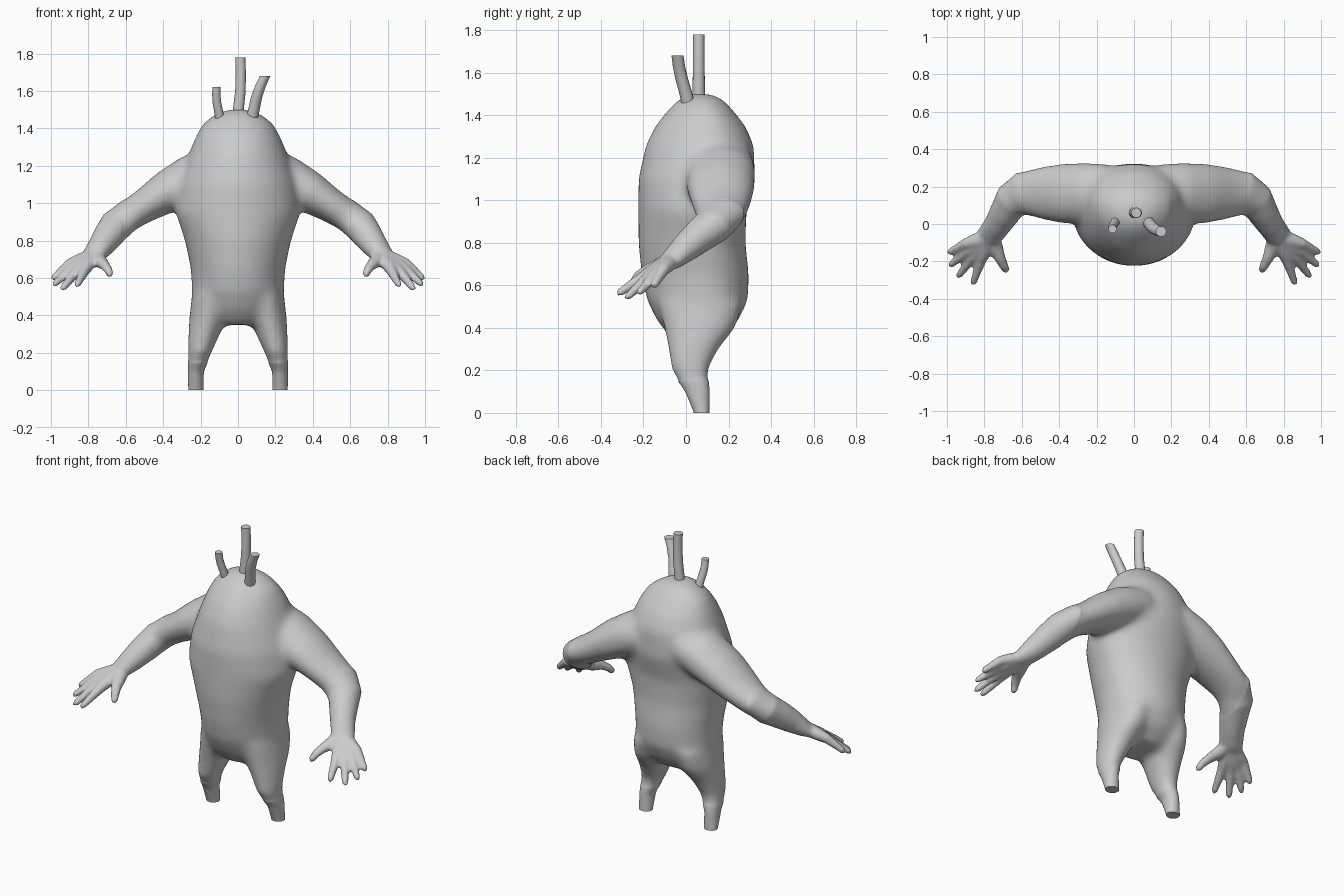
import bpy, bmesh
from math import sin, cos, tau
from mathutils import Vector

if "Cube" in bpy.data.objects:
    bpy.data.objects.remove(bpy.data.objects["Cube"])

UP = Vector((0, 0, 1))


def loft(bm, rings):
    """Skin a list of equal-length rings and cap both ends."""
    vs = [[bm.verts.new(p) for p in ring] for ring in rings]
    n = len(vs[0])
    faces = []
    for a, b in zip(vs, vs[1:]):
        for i in range(n):
            j = (i + 1) % n
            faces.append(bm.faces.new((a[i], a[j], b[j], b[i])))
    faces.append(bm.faces.new(vs[0][::-1]))
    faces.append(bm.faces.new(vs[-1]))
    bmesh.ops.recalc_face_normals(bm, faces=faces)


def level(z, x0, x1, yf, yb, belly=0.58, n=40):
    """Horizontal ring, widest at the given share of its depth."""
    cx, rx, yc = (x0 + x1) / 2, (x1 - x0) / 2, yf + (yb - yf) * belly
    ring = []
    for i in range(n):
        c, s = cos(tau * i / n), sin(tau * i / n)
        ring.append((cx + rx * c, yc + s * ((yb - yc) if s > 0 else (yc - yf)), z))
    return ring


def tube(bm, path, n=20):
    """Path of (x, y, z, horizontal radius, other radius)."""
    pts = [Vector(p[:3]) for p in path]
    rings = []
    for k, p in enumerate(path):
        t = (pts[min(k + 1, len(pts) - 1)] - pts[max(k - 1, 0)]).normalized()
        h = t.cross(UP)
        h = h.normalized() if h.length > 0.01 else Vector((1, 0, 0))
        v = h.cross(t)
        rings.append([pts[k] + h * p[3] * cos(tau * i / n) + v * p[4] * sin(tau * i / n)
                      for i in range(n)])
    loft(bm, rings)


def finish(bm, name):
    me = bpy.data.meshes.new(name)
    bm.to_mesh(me)
    bm.free()
    ob = bpy.data.objects.new(name, me)
    bpy.context.collection.objects.link(ob)
    bpy.ops.object.select_all(action='DESELECT')
    bpy.context.view_layer.objects.active = ob
    ob.select_set(True)
    return ob


bm = bmesh.new()

# Torso and head in one bulbous form: z, half width, front, back
torso = [(1.5, .06, .01, .12), (1.475, .125, -.035, .175), (1.425, .19, -.085, .22),
         (1.35, .23, -.145, .28), (1.26, .265, -.19, .32), (1.1, .32, -.225, .325),
         (.95, .335, -.225, .285), (.8, .285, -.225, .28), (.65, .253, -.21, .297),
         (.53, .247, -.185, .292), (.43, .22, -.135, .245), (.35, .14, -.07, .16)]
loft(bm, [level(z, -w, w, f, b) for z, w, f, b in torso])

# Legs: z, inner x, outer x, front, back
leg = [(.52, .02, .245, -.13, .27), (.4, .05, .26, -.105, .235), (.3, .095, .267, -.085, .155),
       (.2, .14, .27, -.072, .105), (.1, .182, .268, -.005, .112), (0, .184, .267, .037, .112),
       (-.06, .184, .267, .037, .112)]
# Arm: x, y, z, two radii
arm = [(.12, .17, 1.18, .15, .12), (.25, .165, 1.13, .165, .13), (.38, .163, 1.06, .163, .115),
       (.5, .165, .985, .142, .092), (.59, .16, .93, .122, .085), (.65, .125, .88, .1, .088),
       (.69, .06, .83, .083, .08), (.73, -.005, .775, .072, .068), (.77, -.06, .725, .068, .05),
       (.8, -.09, .70, .06, .035)]
# Fingers: knuckle and tip
fingers = [((.9, -.105, .675), (.995, -.155, .592)), ((.89, -.145, .65), (.988, -.225, .56)),
           ((.865, -.18, .635), (.943, -.285, .537)), ((.82, -.2, .64), (.863, -.325, .557))]
for s in (1, -1):
    def side(path):
        return [(s * p[0],) + tuple(p[1:]) for p in path]

    loft(bm, [[(s * x, y, z) for x, y, z in level(z, a, b, f, k, .55)] for z, a, b, f, k in leg])
    tube(bm, side(arm))
    for knuckle, tip in fingers:
        k, t = Vector(knuckle), Vector(tip)
        w = Vector((.775, -.07, .72))
        tube(bm, side([(*w, .045, .04), (*w.lerp(k, .6), .04, .036), (*k, .029, .029),
                       (*k.lerp(t, .5), .023, .023), (*k.lerp(t, .88), .019, .019),
                       (*t, .009, .009)]), 12)
    tube(bm, side([(.76, -.06, .725, .045, .04), (.74, -.13, .69, .042, .036),
                   (.715, -.185, .67, .03, .027), (.695, -.225, .645, .025, .023),
                   (.685, -.245, .62, .02, .02), (.682, -.252, .605, .01, .01)]), 12)

# Fuse everything into one smooth skin
body = finish(bm, "body")
remesh = body.modifiers.new("fuse", 'REMESH')
remesh.mode = 'VOXEL'
remesh.voxel_size = 0.01
soft = body.modifiers.new("soften", 'SMOOTH')
soft.factor, soft.iterations = 0.5, 5
for m in ("fuse", "soften"):
    bpy.ops.object.modifier_apply(modifier=m)

# Blend the shoulders and hips further, then cut the ankles flat on the ground
bm = bmesh.new()
bm.from_mesh(body.data)
blend = [v for v in bm.verts if abs(v.co.x) < .62 and v.co.z > .15]
for _ in range(40):
    bmesh.ops.smooth_vert(bm, verts=blend, factor=.5, use_axis_x=True, use_axis_y=True, use_axis_z=True)
cut = bmesh.ops.bisect_plane(bm, geom=bm.verts[:] + bm.edges[:] + bm.faces[:],
                             plane_co=(0, 0, 0), plane_no=(0, 0, -1), clear_outer=True)
bmesh.ops.holes_fill(bm, edges=[e for e in cut['geom_cut'] if isinstance(e, bmesh.types.BMEdge)], sides=0)
bm.to_mesh(body.data)
bm.free()
bpy.ops.object.shade_smooth_by_angle(angle=0.9)

# Three stalks on top of the head
stalks = {
    "stalk_middle": [(0, .06, 1.44, .03), (.004, .06, 1.52, .029), (.013, .06, 1.6, .028),
                     (.015, .06, 1.7, .027), (.012, .06, 1.78, .027)],
    "stalk_right": [(.07, .015, 1.43, .032), (.085, 0, 1.5, .031), (.1, -.02, 1.57, .03),
                    (.122, -.033, 1.63, .029), (.145, -.04, 1.68, .028)],
    "stalk_left": [(-.095, .02, 1.43, .025), (-.102, .008, 1.48, .024), (-.113, -.01, 1.54, .023),
                   (-.116, -.02, 1.58, .022), (-.115, -.027, 1.62, .022)],
}
for name, path in stalks.items():
    bm = bmesh.new()
    rings = [[(x + r * cos(tau * i / 16), y + r * sin(tau * i / 16), z) for i in range(16)]
             for x, y, z, r in path]
    loft(bm, rings)
    finish(bm, name)
    bpy.ops.object.shade_smooth_by_angle(angle=0.9)
